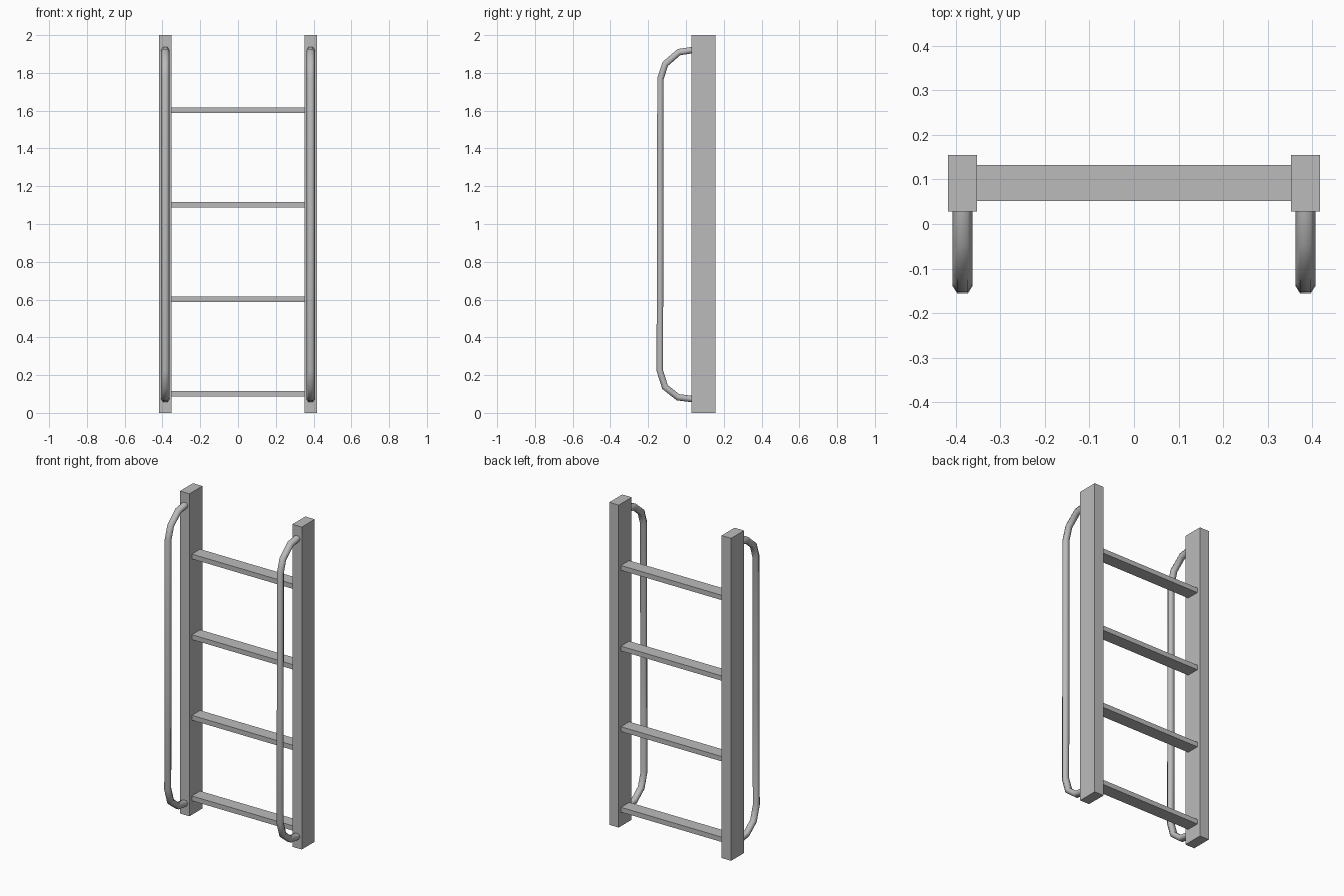
import bpy
import bmesh
from mathutils import Vector

if "Cube" in bpy.data.objects:
    bpy.data.objects.remove(bpy.data.objects["Cube"], do_unlink=True)

grey = bpy.data.materials.new("plain_grey")
grey.use_nodes = True
colour = (0.5, 0.5, 0.5, 1)
grey.diffuse_color = colour
grey.node_tree.nodes["Principled BSDF"].inputs["Base Color"].default_value = colour


def finish(name, bm, smooth=False):
    bmesh.ops.recalc_face_normals(bm, faces=bm.faces)
    mesh = bpy.data.meshes.new(name)
    bm.to_mesh(mesh)
    bm.free()
    mesh.materials.append(grey)
    for face in mesh.polygons:
        face.use_smooth = smooth and len(face.vertices) == 4
    obj = bpy.data.objects.new(name, mesh)
    bpy.context.collection.objects.link(obj)
    return obj


def box(name, low, high):
    low, high = Vector(low), Vector(high)
    bm = bmesh.new()
    bmesh.ops.create_cube(bm, size=1)
    bmesh.ops.scale(bm, verts=bm.verts, vec=high - low)
    bmesh.ops.translate(bm, verts=bm.verts, vec=(low + high) / 2)
    return finish(name, bm)


def tube(name, x, path, section):
    """Sweep a section (sideways, outward) along a path in the y-z plane."""
    points = [Vector((x, y, z)) for y, z in path]
    steps = [(b - a).normalized() for a, b in zip(points, points[1:])]
    bm = bmesh.new()
    rings = []
    for i, point in enumerate(points):
        before, after = steps[max(i - 1, 0)], steps[min(i, len(steps) - 1)]
        along = (before + after).normalized()
        out = along.cross(Vector((1, 0, 0))) / along.dot(after)
        rings.append([bm.verts.new(point + Vector((u, 0, 0)) + out * v)
                      for u, v in section])
    for a, b in zip(rings, rings[1:]):
        for i in range(len(section)):
            j = (i + 1) % len(section)
            bm.faces.new((a[i], a[j], b[j], b[i]))
    bm.faces.new(rings[0])
    bm.faces.new(rings[-1])
    return finish(name, bm, smooth=True)


# Six-sided, slightly flattened grab bar bent back into the upright
hexagon = [(0.0225, 0), (0.012, 0.017), (-0.012, 0.017),
           (-0.0225, 0), (-0.012, -0.017), (0.012, -0.017)]
bar_path = [(0.035, 1.921), (-0.037, 1.91), (-0.11, 1.847), (-0.135, 1.77),
            (-0.136, 0.87), (-0.139, 0.225), (-0.111, 0.137),
            (-0.043, 0.083), (0.035, 0.073)]

# Uprights and grab bars on both sides
for side, s in (("left", 1), ("right", -1)):
    inner, outer = s * 0.353, s * 0.418
    box(side + "_upright", (min(inner, outer), 0.028, 0),
        (max(inner, outer), 0.155, 2))
    tube(side + "_grab_bar", s * 0.385, bar_path, hexagon)

# Four flat rungs
for i in range(4):
    z = 0.102 + 0.5 * i
    box(f"rung_{i + 1}", (-0.355, 0.052, z - 0.015), (0.355, 0.133, z + 0.015))
